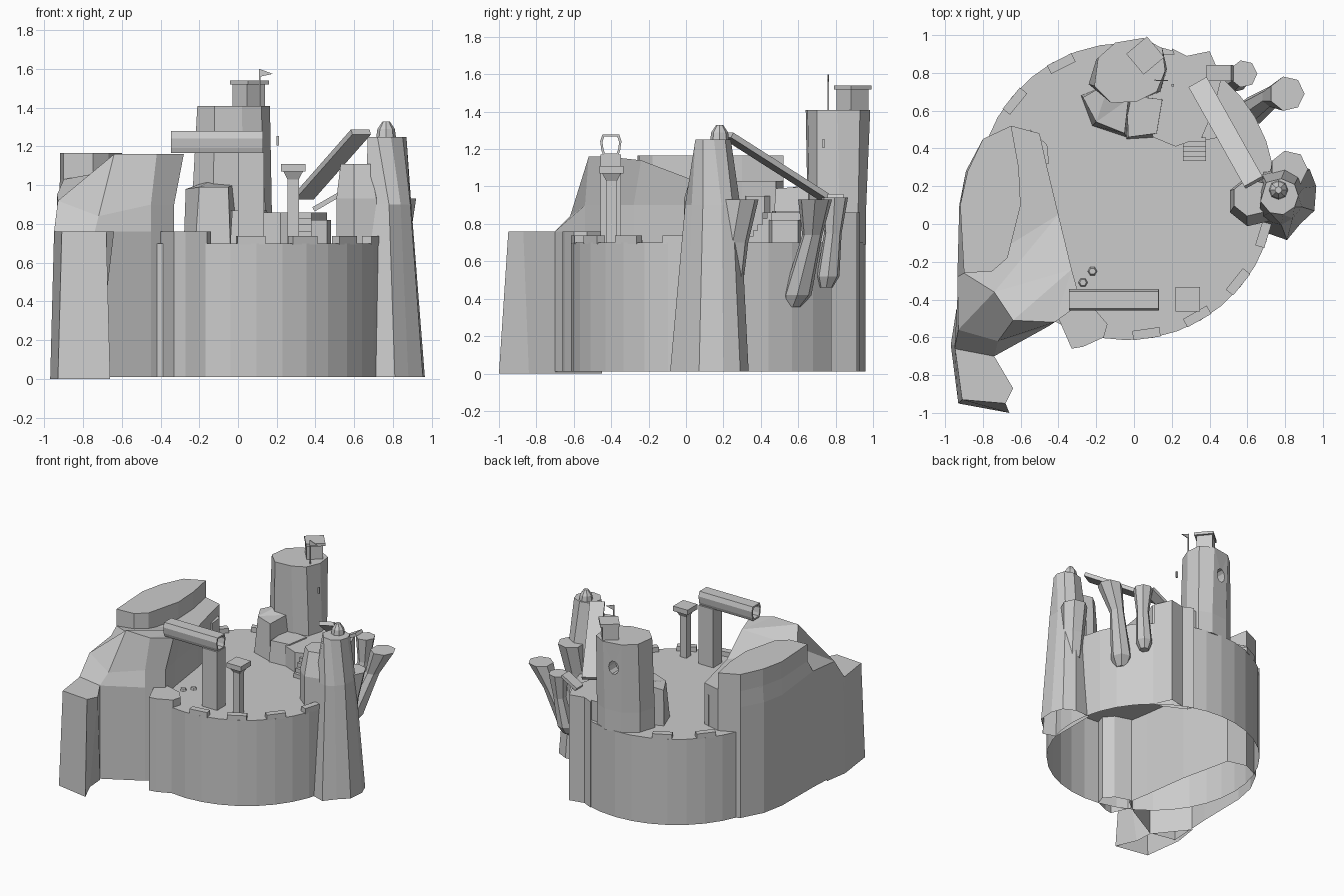
import bpy, bmesh, math
from mathutils import Vector, Matrix

if "Cube" in bpy.data.objects:
    bpy.data.objects.remove(bpy.data.objects["Cube"])

stone = bpy.data.materials.new("grey stone")
stone.diffuse_color = (0.6, 0.6, 0.6, 1)
stone.use_nodes = True
stone.node_tree.nodes["Principled BSDF"].inputs["Base Color"].default_value = stone.diffuse_color


def finish(name, bm):
    bmesh.ops.recalc_face_normals(bm, faces=bm.faces)
    me = bpy.data.meshes.new(name)
    bm.to_mesh(me)
    bm.free()
    ob = bpy.data.objects.new(name, me)
    me.materials.append(stone)
    bpy.context.collection.objects.link(ob)
    return ob


def loft(name, rings, bottom=False, top=True, loop=False):
    """Skin a stack of rings with equal point counts."""
    bm = bmesh.new()
    vs = [[bm.verts.new(p) for p in r] for r in rings]
    n = len(rings[0])
    pairs = list(zip(vs, vs[1:])) + ([(vs[-1], vs[0])] if loop else [])
    for a, b in pairs:
        for i in range(n):
            j = (i + 1) % n
            bm.faces.new((a[i], a[j], b[j], b[i]))
    caps = []
    if top and not loop:
        caps.append(bm.faces.new(vs[-1]))
    if bottom and not loop:
        caps.append(bm.faces.new(vs[0][::-1]))
    bmesh.ops.triangulate(bm, faces=caps)
    return finish(name, bm)


def flat(pts, z):
    return [(x, y, z) for x, y in pts]


def prism(name, pts, z0, z1, bottom=False):
    return loft(name, [flat(pts, z0), flat(pts, z1)], bottom)


def ring(x, y, z, r, n=8, ry=None, turn=0.0):
    return [(x + r * math.cos(turn + 2 * math.pi * i / n),
             y + (ry or r) * math.sin(turn + 2 * math.pi * i / n), z) for i in range(n)]


def box(name, c, size, rot=None):
    bm = bmesh.new()
    m = Matrix.Translation(c) @ (rot or Matrix()) @ Matrix.Diagonal((*size, 1))
    bmesh.ops.create_cube(bm, size=1, matrix=m)
    return finish(name, bm)


def beam(name, a, b, width, thick):
    a, b = Vector(a), Vector(b)
    d = (b - a).normalized()
    side = d.cross(Vector((0, 0, 1))).normalized()
    up = side.cross(d)
    rot = Matrix((d, side, up)).transposed().to_4x4()
    return box(name, (a + b) / 2, ((b - a).length, width, thick), rot)


# Round drum platform, open below, with merlons on the rim
CX, CY, R = -0.04, 0.172, 0.787
loft("platform", [ring(CX, CY, 0.01, R, 36), ring(CX, CY, 0.70, R, 36)])
for k, deg in enumerate((-82, -60.5, -39, -17, 117, 141)):
    a = math.radians(deg)
    box(f"merlon_{k}", (CX + 0.76 * math.cos(a), CY + 0.76 * math.sin(a), 0.715),
        (0.05, 0.145, 0.045), Matrix.Rotation(a, 4, 'Z'))

# Left cliff: vertical walls down to the ground, then a faceted crown
base = [(-.74, -.70), (-.45, -.54), (-.33, -.45), (-.36, -.28), (-.41, .08), (-.46, .3), (-.5, .48),
        (-.65, .52), (-.8, .45), (-.89, .28), (-.925, .1), (-.93, -.3), (-.95, -.66)]
shoulder = flat(base, .9)
shoulder[0] = (-.72, -.62, .84)
shoulder[11] = (-.935, -.28, .95)
shoulder[12] = (-.93, -.56, .92)
crown = [(-.64, -.51, 1.16), (-.42, -.52, 1.16), (-.28, -.42, 1.16), (-.33, -.24, 1.14),
         (-.40, .05, 1.03), (-.46, .3, 1.03), (-.5, .48, 1.03), (-.65, .52, 1.03), (-.8, .45, 1.03),
         (-.88, .28, 1.03), (-.92, .1, 1.03), (-.90, -.26, 1.03), (-.74, -.36, 1.06)]
loft("left_cliff", [flat(base, 0.01), flat(base, .76), shoulder, crown])
slab = [(-.75, -.25), (-.67, -.18), (-.6, .1), (-.61, .3), (-.65, .52), (-.8, .45),
        (-.88, .28), (-.92, .1), (-.9, -.26)]
prism("cliff_slab", slab, 1.02, 1.165)
loft("hook_wall", [
    flat([(-.66, -1), (-.93, -.95), (-.97, -.64), (-.94, -.45), (-.74, -.7), (-.73, -.84)], 0),
    flat([(-.68, -.95), (-.91, -.93), (-.95, -.64), (-.92, -.45), (-.74, -.7), (-.64, -.87)], .76)])
prism("cliff_pillar", [(-.4, -.5), (-.33, -.66), (-.27, -.65), (-.16, -.6), (-.14, -.53), (-.2, -.46),
                       (-.33, -.42)], 0.01, .76)
prism("cliff_ledge", [(-.6, .3), (-.45, .32), (-.46, .42), (-.55, .5)], .7, .95)

# Back tower with round window, rooftop hut and flag
low = [(-.24, .74), (-.13, .65), (.03, .66), (.14, .70), (.175, .82), (.15, .92), (.05, .962), (-.09, .95),
       (-.2, .87)]
high = [(-.21, .73), (-.12, .64), (.02, .65), (.12, .70), (.165, .81), (.15, .93), (.05, .985), (-.1, .96),
        (-.19, .88)]
tower = loft("back_tower", [flat(low, .69), flat(low, .86), flat(high, 1.41)], bottom=True)
cutter = loft("window_cutter", [[(-.03 + .04 * math.cos(t), y, 1.21 + .055 * math.sin(t))
              for t in [i * math.pi / 5 for i in range(10)]] for y in (.88, 1.1)], bottom=True)
cutter.hide_render = True
cutter.display_type = 'WIRE'
cutter.hide_set(True)
mod = tower.modifiers.new("window", 'BOOLEAN')
mod.operation, mod.object, mod.solver = 'DIFFERENCE', cutter, 'EXACT'
spin = Matrix.Rotation(math.radians(40), 4, 'Z')
box("hut", (.055, .89, 1.465), (.12, .12, .11), spin)
box("hut_roof", (.06, .892, 1.53), (.143, .143, .022), spin)
box("flag_pole", (.112, .76, 1.5), (.008, .008, .2))
loft("flag", [[(.112, y, 1.6), (.112, y, 1.56), (.18, y, 1.575)] for y in (.757, .763)], bottom=True)
box("tower_lamp", (.205, .735, 1.23), (.012, .012, .05))

# Rocks and terraces in front of the back tower
loft("tower_rock", [flat([(-.28, .68), (-.22, .52), (-.04, .46), (0, .66), (-.1, .75)], .7),
                    [(-.27, .67, .98), (-.2, .54, .99), (-.05, .48, .99), (-.03, .66, 1.0), (-.13, .75, 1.03)]])
loft("tower_step", [flat([(-.04, .45), (.13, .46), (.17, .66), (-.04, .68)], .7),
                    flat([(-.03, .46), (.12, .48), (.15, .66), (-.04, .68)], .87)])
prism("terrace", [(.1, .46), (.22, .41), (.36, .46), (.42, .6), (.46, .76), (.38, .87), (.2, .9),
                  (.05, .9)], .69, .86)
prism("wall_bulge", [(.46, .78), (.4, .915), (.28, .89), (.2, .93), (.22, .88), (.4, .79)], 0.01, .86)
prism("terrace_block", [(.36, .44), (.46, .46), (.48, .6), (.38, .62)], .7, .82)
for i in range(5):
    h = .032 * (i + 1)
    box(f"stair_{i}", (.32, .346 + .025 * i, .7 + h / 2), (.12, .025, h))

# Right tower with side lobes and a knob
loft("right_tower", [
    flat([(.71, -.05), (.81, -.085), (.88, .0), (.955, .07), (.965, .2), (.93, .29), (.84, .335), (.71, .33)], 0.01),
    flat([(.66, .03), (.78, -.005), (.84, .03), (.89, .09), (.895, .19), (.87, .25), (.8, .29), (.68, .26)], .9),
    flat([(.67, .12), (.72, .06), (.79, .05), (.85, .09), (.87, .15), (.85, .21), (.78, .24), (.70, .22)], 1.25)])
loft("right_tower_lobe", [ring(.63, .12, .69, .135, 7), ring(.63, .12, .93, .135, 7),
                          ring(.62, .14, 1.11, .1, 7)])
loft("right_tower_back_lobe", [ring(.80, .24, .5, .07, 7), ring(.8, .25, .7, .085, 7),
                               ring(.82, .29, .93, .1, 7)], bottom=True)
loft("tower_knob", [ring(.765, .18, 1.24, .052), ring(.765, .18, 1.29, .045), ring(.765, .18, 1.33, .018)])

# Plank bridge down from the right tower, and its landing
beam("bridge", (.635, .22, 1.275), (.34, .745, .94), .11, .03)
beam("landing", (.39, .8, .875), (.52, .8, .95), .085, .025)

# Flared horns on the back right wall
loft("large_horn", [ring(.60, .57, .355, .045, 7), ring(.62, .595, .42, .078, 7), ring(.73, .675, .74, .055, 7),
                    ring(.81, .69, .93, .093, 7)], bottom=True)
loft("small_horn", [ring(.53, .75, .46, .035, 7), ring(.54, .76, .52, .062, 7), ring(.575, .785, .75, .048, 7),
                    ring(.58, .795, .94, .073, 7)], bottom=True)


# Hollow trough pipe on a square post
def pipe_ring(x, s):
    prof = [(-.04, -.057), (.04, -.057), (.05, -.03), (.057, .02), (.045, .057), (-.045, .057), (-.057, .02),
            (-.05, -.03)]
    return [(x, -.402 + u * s, 1.222 + v * s) for u, v in prof]


loft("pipe", [pipe_ring(-.345, 1), pipe_ring(.13, 1), pipe_ring(.13, .78), pipe_ring(-.345, .78)], loop=True)
box("pipe_post", (.067, -.402, .935), (.133, .11, .47))

# Pedestal with flared capital
q = math.pi / 4
loft("pedestal", [ring(.285, -.398, z, r * math.sqrt(2), 4, None, q) for z, r in
                  ((.7, .029), (1.03, .029), (1.07, .05), (1.07, .064), (1.11, .064))])

# Loose stones on the floor
for k, (x, y) in enumerate(((-.22, -.25), (-.27, -.31))):
    loft(f"loose_stone_{k}", [ring(x, y, .7, .025, 6), ring(x, y, .715, .018, 6)])
